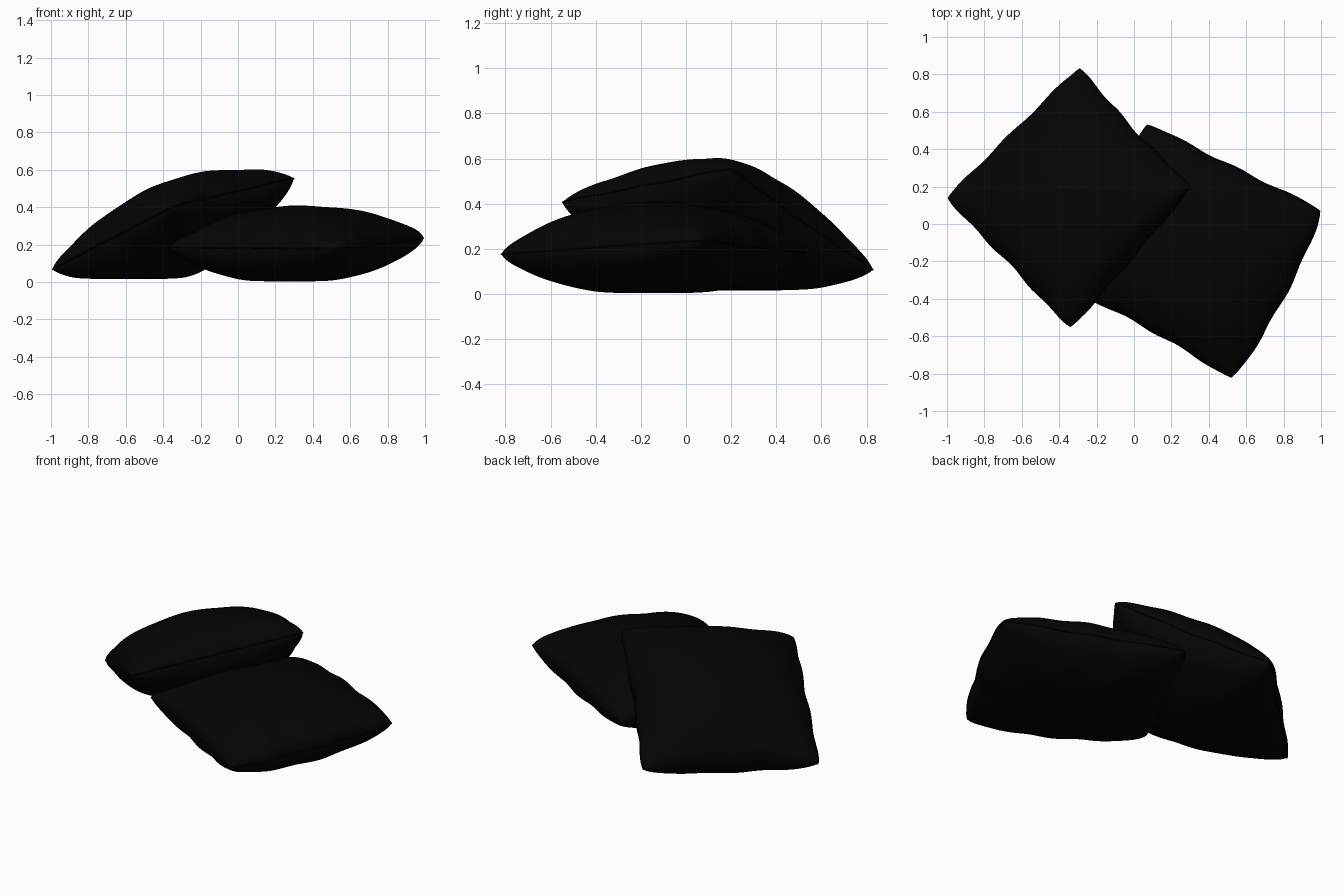
import bpy, bmesh, math
from mathutils import Vector

cube = bpy.data.objects.get("Cube")
if cube:
    bpy.data.objects.remove(cube, do_unlink=True)

black = bpy.data.materials.new("black fabric")
black.use_nodes = True
colour = (0.0012, 0.0012, 0.0012, 1)
black.diffuse_color = colour
black.node_tree.nodes["Principled BSDF"].inputs["Base Color"].default_value = colour


def outline(corners, u, v, phase, bows):
    """Point on the seam sheet: four corners blended, each side bowed and puckered."""
    pull = 1 - 0.03 * (u * v) ** 8                      # rounded corner tips
    ripple = 0.012
    bow_u, bow_v = bows[u > 0], bows[2 + (v > 0)]
    a = u + u ** 3 * (1 - v * v) * (ripple * math.sin(9 * v + phase))
    b = v + v ** 3 * (1 - u * u) * (ripple * math.sin(10 * u + 2 * phase))
    a += u * abs(u) * bow_u * (1 - v * v)
    b += v * abs(v) * bow_v * (1 - u * u)
    s, t = (a * pull + 1) / 2, (b * pull + 1) / 2
    p00, p10, p11, p01 = corners
    return p00.lerp(p10, s).lerp(p01.lerp(p11, s), t)


def settle(p, floor):
    """Flatten the underside softly where it rests on the floor."""
    z = p.z - floor - 0.004
    p.z = floor + (z + math.sqrt(z * z + 0.0003)) / 2
    return p


def cushion(name, points, thick, fullness, lean, bows, floor, phase):
    corners = [Vector(p) for p in points]
    middle = sum(corners, Vector()) / 4
    corners = [middle + (c - middle) * 1.027 for c in corners]
    normal = (corners[2] - corners[0]).cross(corners[3] - corners[1]).normalized()
    bm = bmesh.new()
    # Two padded sheets, joined along the seam
    for side in (1, -1):
        made = bmesh.ops.create_grid(bm, x_segments=56, y_segments=56, size=1)
        faces = {f for vert in made["verts"] for f in vert.link_faces}
        for vert in made["verts"]:
            u, v = (math.sin(c * math.pi / 2) for c in vert.co.xy)
            room = max(0, (1 - u * u) * (1 - v * v))
            rim = max(abs(u), abs(v)) ** 4
            crease = math.sin(13 * u + phase) + math.sin(12 * v + 2 * phase + side)
            fold = math.sin(7 * (u + v) + side + phase)
            height = thick * room ** fullness * (1 + 0.035 * rim * crease + 0.012 * fold)
            height *= 1 + lean * side * (u + v)          # filling slumped to one end
            sheet = outline(corners, u, v, phase, bows)
            vert.co = settle(sheet + normal * side * height, floor)
        if side < 0:
            bmesh.ops.reverse_faces(bm, faces=list(faces))
    bmesh.ops.remove_doubles(bm, verts=bm.verts, dist=0.0002)
    mesh = bpy.data.meshes.new(name)
    bm.to_mesh(mesh)
    bm.free()
    mesh.materials.append(black)
    for poly in mesh.polygons:
        poly.use_smooth = True
    bpy.context.collection.objects.link(bpy.data.objects.new(name, mesh))

    # Thin sewn welt around the edge
    curve = bpy.data.curves.new(name + "_seam", "CURVE")
    curve.dimensions = "3D"
    curve.bevel_depth = 0.004
    curve.bevel_resolution = 1
    steps = [math.sin((i / 16 - 1) * math.pi / 2) for i in range(32)]
    path = [(t, -1) for t in steps] + [(1, t) for t in steps]
    path += [(-t, 1) for t in steps] + [(-1, -t) for t in steps]
    spline = curve.splines.new("POLY")
    spline.points.add(len(path) - 1)
    for point, (u, v) in zip(spline.points, path):
        point.co = (*settle(outline(corners, u, v, phase, bows), floor), 1)
    spline.use_cyclic_u = True
    curve.materials.append(black)
    bpy.context.collection.objects.link(bpy.data.objects.new(name + "_seam", curve))


# Cushion lying flat, and the one leaning on it (bows: left, right, front, back sides)
cushion("flat_cushion", [(-0.36, -0.33, 0.19), (0.52, -0.82, 0.18),
                         (0.995, 0.07, 0.24), (0.07, 0.53, 0.185)],
        thick=0.212, fullness=0.43, lean=0,
        bows=(-0.02, 0.06, -0.05, -0.02), floor=0, phase=0.6)
cushion("leaning_cushion", [(-0.995, 0.14, 0.07), (-0.34, -0.55, 0.41),
                            (0.30, 0.20, 0.56), (-0.29, 0.83, 0.11)],
        thick=0.238, fullness=0.46, lean=0.03,
        bows=(-0.03, -0.02, -0.02, -0.05), floor=0.014, phase=2.1)
